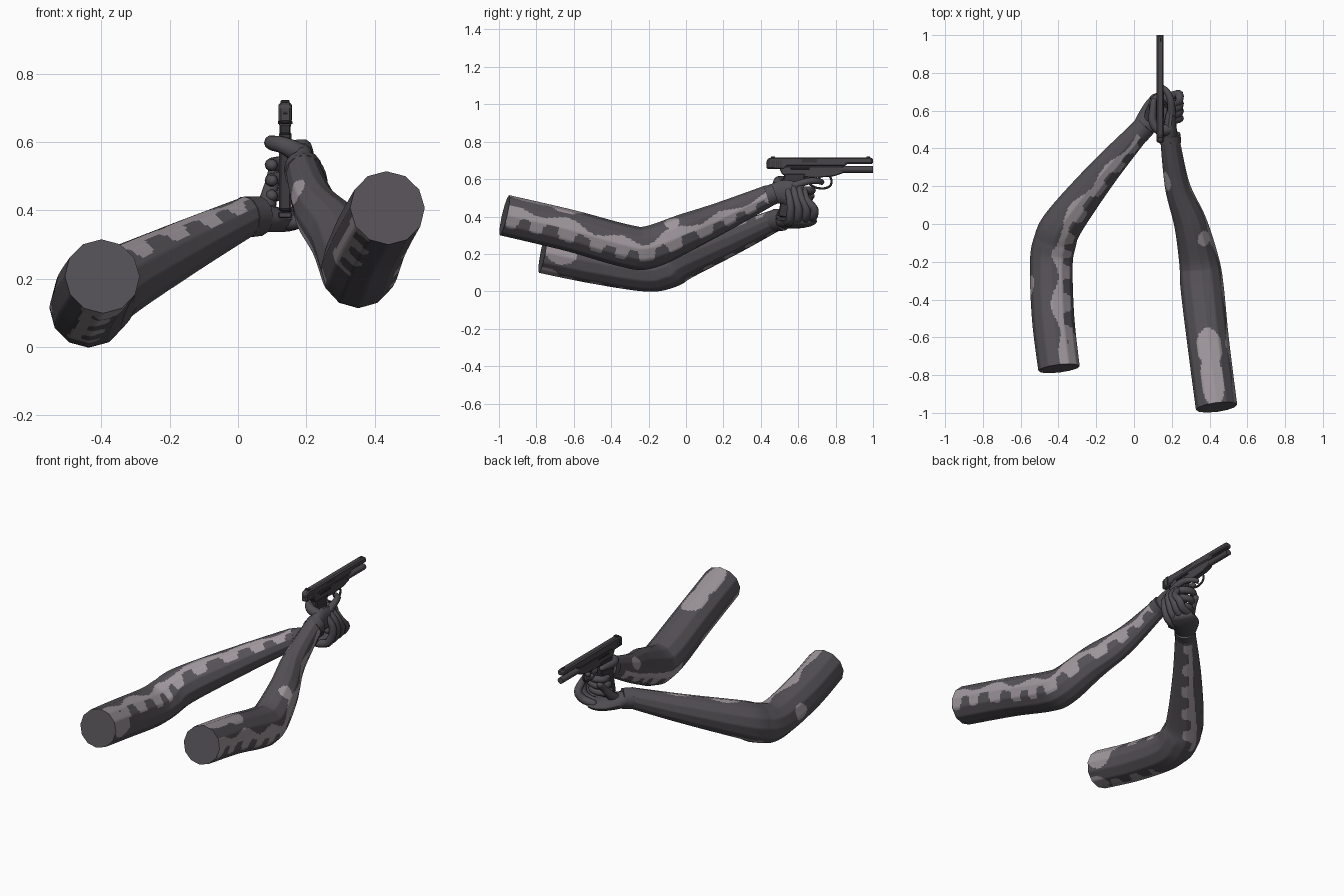
import bpy, bmesh, math
from mathutils import Vector

if "Cube" in bpy.data.objects:
    bpy.data.objects.remove(bpy.data.objects["Cube"])

def mat(name, c):
    m = bpy.data.materials.new(name)
    m.diffuse_color = (*c, 1)
    m.use_nodes = True
    m.node_tree.nodes["Principled BSDF"].inputs["Base Color"].default_value = m.diffuse_color
    return m

DARK = mat("dark sleeve", (0.093, 0.084, 0.097))
LIGHT = mat("light camo patch", (0.35, 0.31, 0.335))
GLOVE = mat("glove grey", (0.082, 0.075, 0.086))
STEEL = mat("gun metal", (0.068, 0.061, 0.071))
BLACK = mat("black steel", (0.042, 0.038, 0.044))

def finish(bm, name, mats, angle=40):
    bmesh.ops.recalc_face_normals(bm, faces=bm.faces)
    me = bpy.data.meshes.new(name)
    bm.to_mesh(me)
    bm.free()
    ob = bpy.data.objects.new(name, me)
    bpy.context.collection.objects.link(ob)
    for m in mats:
        me.materials.append(m)
    bpy.ops.object.select_all(action='DESELECT')
    ob.select_set(True)
    bpy.context.view_layer.objects.active = ob
    bpy.ops.object.shade_smooth_by_angle(angle=math.radians(angle))
    return ob

def spline(pts, n):
    """Catmull-Rom through tuples of any length, n steps per span."""
    out = []
    for i in range(len(pts) - 1):
        a, b, c, d = (pts[max(i - 1, 0)], pts[i], pts[i + 1], pts[min(i + 2, len(pts) - 1)])
        for k in range(n + (i == len(pts) - 2)):
            t = k / n
            out.append([0.5 * (2*q + (r - p)*t + (2*p - 5*q + 4*r - s)*t*t + (3*q - p - 3*r + s)*t**3)
                        for p, q, r, s in zip(a, b, c, d)])
    return out

def tube(name, pts, mats, ref=(0, 0, 1), n=4, seg=10, sides=0, rule=None, dome=False):
    """Tube along (x, y, z, ru, rv) points; rule(s, angle) picks the material."""
    pts = [p if len(p) == 5 else (*p, p[3]) for p in pts]
    path = spline(pts, n)
    ref = Vector(ref)
    pos = [Vector(p[:3]) for p in path]
    rings = []
    for i, p in enumerate(path):
        t = (pos[min(i + 1, len(pos) - 1)] - pos[max(i - 1, 0)]).normalized()
        rings.append((pos[i], t, p[3], p[4]))
    if dome:  # rounded ends
        def caps(r, sgn):
            return [(r[0] + r[1] * sgn * min(r[2], r[3]) * math.sin(a), r[1], r[2] * math.cos(a), r[3] * math.cos(a))
                    for a in (0.5, 1.0, 1.4)]
        rings = caps(rings[0], -1)[::-1] + rings + caps(rings[-1], 1)
    bm = bmesh.new()
    loops, dist = [], [0]
    for j, (c, t, ru, rv) in enumerate(rings):
        u = t.cross(ref).normalized()
        v = u.cross(t)
        ring = []
        for k in range(seg):
            a = 2 * math.pi * k / seg
            f = 1
            if sides:
                h = math.pi / sides
                f = 1.02 * math.cos(h) / math.cos(a % (2 * h) - h)
            ring.append(bm.verts.new(c + u * (ru * f * math.cos(a)) + v * (rv * f * math.sin(a))))
        loops.append(ring)
        if j:
            dist.append(dist[-1] + (c - rings[j - 1][0]).length)
    for j in range(len(loops) - 1):
        for k in range(seg):
            k2 = (k + 1) % seg
            f = bm.faces.new((loops[j][k], loops[j][k2], loops[j + 1][k2], loops[j + 1][k]))
            if rule:
                f.material_index = rule(dist[j], 360 * (k + 0.5) / seg)
    bm.faces.new(loops[0])
    bm.faces.new(loops[-1])
    return finish(bm, name, mats)

def camo(main, drift, other, blobs):
    """Scalloped strip at angle main, thinner strip at other, plus (s, angle, ds, da) blobs."""
    def off(a, b):
        return (a - b + 180) % 360 - 180
    def rule(s, a):
        d = off(a, main + drift * min(s, 1)) - 6 * math.sin(s * 8)
        lo = 25 + 17 * math.tanh(4 * math.sin(s * 42 + math.sin(s * 9)))
        hi = 17 + 10 * math.sin(s * 21 + 1)
        e = off(a, other) - 7 * math.sin(s * 7)
        half = 14 + 15 * math.tanh(4 * math.sin(s * 40 + 2))
        gap = math.sin(s * 6.5 + 1) < -.75
        blob = any(((s - p) / q) ** 2 + (off(a, b) / r) ** 2 < 1 for p, b, q, r in blobs)
        return int(-lo < d < hi or (-20 < e < half and not gap) or blob)
    return rule

# Sleeved arms, shoulder to wrist
tube("right_arm", [(.437, -.97, .407, .108), (.392, -.62, .325, .109), (.36, -.33, .245, .112),
                   (.345, -.2, .235, .104, .112), (.30, 0, .315, .086, .1), (.23, .2, .4, .065, .08),
                   (.19, .45, .515, .05, .056)],
     [DARK, LIGHT], n=30, seg=84, sides=12,
     rule=camo(3, 0, 212, [(.12, 92, .14, 34), (.3, 88, .1, 38), (1.3, 150, .05, 30), (.95, 55, .04, 25)]))
tube("left_arm", [(-.397, -.765, .207, .108), (-.428, -.5, .155, .11), (-.438, -.22, .113, .111),
                  (-.42, -.1, .128, .111), (-.37, .01, .178, .104), (-.17, .265, .285, .08),
                  (.03, .49, .385, .057)],
     [DARK, LIGHT], n=30, seg=84, sides=12,
     rule=camo(58, 18, 256, [(.08, 15, .09, 40), (.45, 170, .05, 25), (.02, 285, .08, 30)]))

# Glove cuffs and palms
tube("left_cuff", [(.02, .478, .38, .061), (.06, .52, .383, .059)], [GLOVE], seg=14)
tube("right_cuff", [(.193, .43, .507, .057), (.19, .475, .522, .056)], [GLOVE], seg=14)
tube("left_palm", [(.03, .49, .385, .05, .045), (.085, .555, .375, .07, .04), (.14, .615, .37, .08, .032),
                   (.18, .64, .375, .07, .025)], [GLOVE], seg=14, dome=True)
tube("right_palm", [(.19, .45, .515, .045, .05), (.19, .51, .53, .036, .065), (.195, .57, .525, .03, .066),
                    (.2, .61, .52, .024, .06)], [GLOVE], seg=14, dome=True)

# Left fingers rise up the right side, fanned
for i in range(4):
    y, k, z = .555 + .042 * i, (0, .012, .008, -.006)[i], .007 * i
    tip = y - .012 * i
    tube(f"left_finger_{i+1}", [(.15, y - .01, .365 + z, .022), (.21, y, .38 + z, .023), (.24, y + .005, .44, .022),
                                (.237, tip, .495 + k, .02), (.21, tip - .01, .54 + k, .017)],
         [GLOVE], ref=(0, 1, 0), dome=True)
tube("left_thumb", [(.08, .55, .385, .032), (.088, .6, .43, .026), (.1, .64, .48, .021), (.105, .67, .51, .018)],
     [GLOVE], ref=(1, 0, 0), dome=True)

# Right fingers wrap round the grip front
for i in range(3):
    z = .54 - .045 * i
    y = .655 - .014 * i
    tube(f"right_finger_{i+1}", [(.2, y - .06, z, .021), (.19, y - .005, z, .021), (.14, y + .018, z, .021),
                                 (.1, y - .01, z - .006, .02), (.1, y - .05, z - .008, .017)],
         [GLOVE], dome=True)
tube("right_index_finger", [(.2, .58, .565, .022), (.195, .65, .588, .019), (.175, .7, .59, .017),
                            (.145, .725, .585, .015)], [GLOVE], dome=True)
tube("right_thumb", [(.18, .5, .565, .032), (.135, .495, .59, .026), (.1, .54, .597, .022), (.1, .6, .6, .02),
                     (.105, .65, .602, .016)], [GLOVE], dome=True)

# Pistol parts: side profiles (y, z) extruded across x
GX = .138

def plate(name, prof, w, m, bevel=.004, x=GX):
    bm = bmesh.new()
    f = bm.faces.new([bm.verts.new((x - w / 2, y, z)) for y, z in prof])
    r = bmesh.ops.extrude_face_region(bm, geom=[f])
    bmesh.ops.translate(bm, vec=(w, 0, 0), verts=[v for v in r["geom"] if isinstance(v, bmesh.types.BMVert)])
    if bevel:
        bmesh.ops.bevel(bm, geom=[e for e in bm.edges], offset=bevel, segments=1, affect='EDGES')
    return finish(bm, name, [m], 20)

def box(name, y0, y1, z0, z1, w, m, bevel=.003, x=GX):
    return plate(name, [(y0, z0), (y1, z0), (y1, z1), (y0, z1)], w, m, bevel, x)

plate("slide", [(.43, .655), (.525, .652), (.54, .668), (.85, .668), (.86, .682), (1, .682), (1, .712), (.98, .716),
                (.45, .716), (.432, .705)], .038, STEEL, .007)
plate("frame", [(.5, .652), (.515, .625), (.55, .612), (.7, .607), (.79, .615), (.84, .632), (.84, .67), (.53, .67)],
      .032, STEEL)
plate("grip", [(.525, .63), (.64, .63), (.63, .56), (.595, .385), (.49, .4), (.51, .5)], .036, BLACK, .006)
box("grip_base", .485, .6, .378, .395, .04, STEEL)
tube("barrel", [(GX, .8, .697, .011), (GX, 1, .697, .011)], [BLACK], n=1, seg=12)
tube("recoil_rod", [(GX, .82, .652, .018), (GX, 1, .652, .018)], [STEEL], n=1, seg=12)
tube("trigger_guard", [(GX, .66, .575, .006), (GX, .69, .556, .006), (GX, .735, .55, .006), (GX, .77, .563, .006),
                       (GX, .778, .59, .006), (GX, .77, .615, .006)], [STEEL], ref=(1, 0, 0), seg=8)
plate("trigger", [(.705, .61), (.72, .61), (.722, .585), (.732, .568), (.72, .57), (.71, .588)], .01, BLACK, 0)
box("rear_sight", .455, .475, .712, .722, .026, BLACK, .002)
box("front_sight", .965, .985, .712, .721, .008, BLACK, .001)
plate("hammer", [(.44, .665), (.47, .665), (.47, .69), (.435, .695), (.428, .685)], .014, BLACK, 0)
for i in range(6):
    box(f"slide_groove_{i+1}", .445 + .012 * i, .450 + .012 * i, .662, .7, .0395, BLACK, 0)
box("ejection_port", .62, .7, .69, .708, .004, BLACK, 0, GX + .0175)
box("slide_catch", .56, .66, .652, .661, .042, BLACK, .001)
